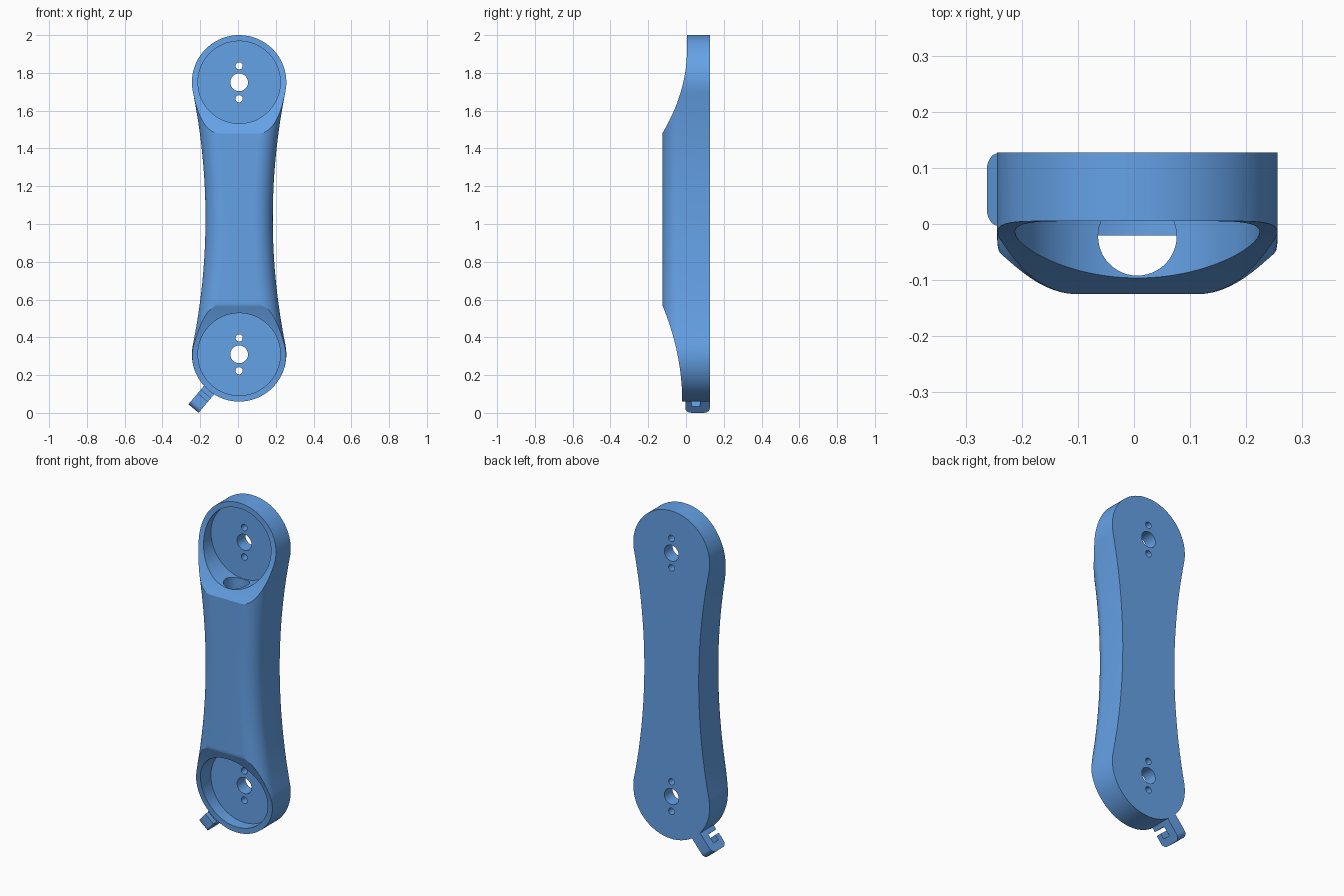
import bpy, bmesh
from math import sin, cos, pi, asin
from mathutils import Vector

if "Cube" in bpy.data.objects:
    bpy.data.objects.remove(bpy.data.objects["Cube"])

CX = 0.006                      # centre line of the arm
Z_TOP, Z_LOW = 1.75, 0.31       # centres of the two round ends
R_END, WAIST = 0.25, 0.178
BACK, FACE = 0.127, -0.125
FILLET = 0.1                    # rounding of the front edge

blue = bpy.data.materials.new("blue_plastic")
blue.diffuse_color = (0.13, 0.36, 0.8, 1)
blue.use_nodes = True
blue.node_tree.nodes["Principled BSDF"].inputs["Base Color"].default_value = blue.diffuse_color


def loft(name, rings):
    """Skin a list of equally long closed rings and cap both ends."""
    bm = bmesh.new()
    loops = [[bm.verts.new(p) for p in ring] for ring in rings]
    bm.faces.new(loops[0])
    bm.faces.new(loops[-1])
    n = len(loops[0])
    for a, b in zip(loops, loops[1:]):
        for i in range(n):
            j = (i + 1) % n
            bm.faces.new((a[i], a[j], b[j], b[i]))
    bmesh.ops.recalc_face_normals(bm, faces=bm.faces)
    me = bpy.data.meshes.new(name)
    bm.to_mesh(me)
    bm.free()
    me.materials.append(blue)
    ob = bpy.data.objects.new(name, me)
    bpy.context.collection.objects.link(ob)
    return ob


def prism(name, pts, place, t0, t1):
    """Extrude a 2D outline from t0 to t1; place maps (u, v, t) to 3D."""
    return loft(name, [[place(u, v, t) for u, v in pts] for t in (t0, t1)])


def along_x(u, v, t):
    return Vector((t, u, v))


def along_y(u, v, t):
    return Vector((u, t, v))


def along_z(u, v, t):
    return Vector((u, v, t))


def circle(u, v, r, n):
    return [(u + r * cos(2 * pi * i / n), v + r * sin(2 * pi * i / n)) for i in range(n)]


def select(ob):
    bpy.ops.object.select_all(action='DESELECT')
    ob.select_set(True)
    bpy.context.view_layer.objects.active = ob


def cut(target, tool, op='DIFFERENCE'):
    mod = target.modifiers.new("cut", 'BOOLEAN')
    mod.operation, mod.object, mod.solver = op, tool, 'EXACT'
    select(target)
    bpy.ops.object.modifier_apply(modifier=mod.name)
    bpy.data.objects.remove(tool)


# Front outline: two round ends joined by large tangent waist arcs, inset by d
half, mid = (Z_TOP - Z_LOW) / 2, (Z_TOP + Z_LOW) / 2
r_side = (WAIST**2 + half**2 - R_END**2) / (2 * (R_END - WAIST))
tilt = asin(half / (r_side + R_END))
N = 28


def outline(d):
    r_end, waist, r = R_END - d, WAIST - d, r_side + d
    right = []
    for i in range(N + 1):       # lower end, bottom to tangent point
        a = -pi / 2 + (pi / 2 + tilt) * i / N
        right.append((r_end * cos(a), Z_LOW + r_end * sin(a)))
    for i in range(1, N + 1):    # lower half of the waist
        a = tilt * (1 - i / N)
        right.append((waist + r * (1 - cos(a)), mid - r * sin(a)))
    right += [(x, 2 * mid - z) for x, z in right[-2::-1]]
    right[0], right[-1] = (0, right[0][1]), (0, right[-1][1])
    return [(CX + x, z) for x, z in right] + [(CX - x, z) for x, z in right[-2:0:-1]]


# Arm body with a rounded front edge
layers = [(0, BACK)]
for i in range(13):
    a = pi / 2 * i / 12
    layers.append((FILLET * (1 - cos(a)), FACE + FILLET * (1 - sin(a))))
arm = loft("arm_body", [[along_y(u, v, y) for u, v in outline(d)] for d, y in layers])

# Side profile: front face swept back towards both ends
top_arc = [(0.005 - 0.13 * (i / 20)**2, 1.92 - 0.44 * i / 20) for i in range(21)]
low_arc = [(-0.125 + 0.105 * (1 - (1 - i / 20)**2), 0.57 - 0.51 * i / 20) for i in range(21)]
side = [(-0.3, 2.1), (0.005, 2.1)] + top_arc + [(-0.3, 1.42)]
cut(arm, prism("top_sweep_tool", side, along_x, -0.5, 0.5))
side = [(-0.3, 0.63)] + low_arc + [(-0.02, -0.1), (-0.3, -0.1)]
cut(arm, prism("low_sweep_tool", side, along_x, -0.5, 0.5))

# Pockets, pivot holes and screw holes at both ends
FLOOR = 0.05
for zc in (Z_TOP, Z_LOW):
    cut(arm, prism("pocket_tool", circle(CX, zc, 0.218, 96), along_y, -0.4, FLOOR))
    for dz, r, n in ((0, 0.047, 40), (0.087, 0.019, 24), (-0.087, 0.019, 24)):
        cut(arm, prism("hole_tool", circle(CX, zc + dz, r, n), along_y, -0.1, 0.3))

# Cable channel between the two pockets
cut(arm, prism("channel_tool", circle(CX, -0.022, 0.07, 48), along_z, Z_LOW + 0.05, Z_TOP - 0.05))

# Cable hook at the lower left, a C shape open to the front
out = Vector((-0.644, 0, -0.765))
across = Vector((0.765, 0, -0.644))


def along_hook(u, v, t):
    return Vector((CX, 0, Z_LOW)) + out * u + Vector((0, v, 0)) + across * t


def corner(u, v, r, a0):
    return [(u + r * cos(a0 + pi / 2 * i / 6), v + r * sin(a0 + pi / 2 * i / 6)) for i in range(7)]


TIP, FRONT = 0.375, -0.003
hook_pts = [(0.232, BACK - 0.001)] + \
    corner(TIP - 0.03, BACK - 0.031, 0.03, 0)[::-1] + \
    corner(TIP - 0.03, FRONT + 0.03, 0.03, -pi / 2)[::-1] + \
    [(0.298, FRONT), (0.298, 0.03), (0.33, 0.03), (0.33, 0.075),
     (0.275, 0.075), (0.275, 0.0), (0.232, 0.0)]
hook = prism("cable_hook", hook_pts, along_hook, -0.035, 0.035)

for ob in (arm, hook):
    select(ob)
    bpy.ops.object.shade_smooth_by_angle(angle=0.4)
